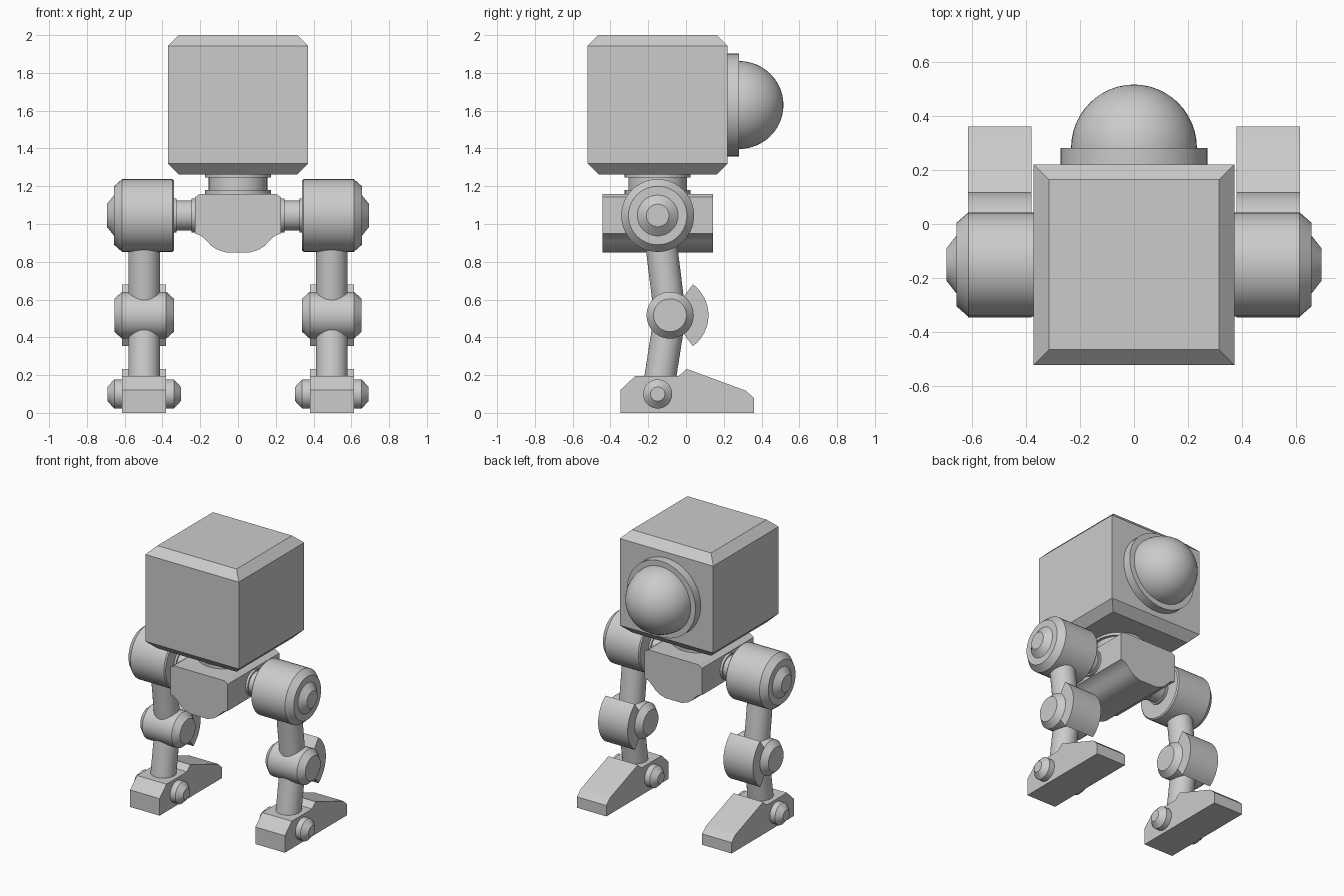
import bpy, bmesh, math
from mathutils import Vector

if "Cube" in bpy.data.objects:
    bpy.data.objects.remove(bpy.data.objects["Cube"])


def finish(name, bm, mirror=False, smooth=True):
    """Turn a bmesh into an object, optionally mirrored across x = 0."""
    bmesh.ops.recalc_face_normals(bm, faces=bm.faces)
    me = bpy.data.meshes.new(name)
    bm.to_mesh(me)
    bm.free()
    ob = bpy.data.objects.new(name, me)
    bpy.context.collection.objects.link(ob)
    if mirror:
        ob.modifiers.new("Mirror", 'MIRROR')
    if smooth:
        bpy.ops.object.select_all(action='DESELECT')
        ob.select_set(True)
        bpy.context.view_layer.objects.active = ob
        bpy.ops.object.shade_smooth_by_angle(angle=math.radians(25))
    return ob


def lathe(name, start, axis, profile, mirror=False, n=40):
    """Revolve (distance, radius) pairs around an axis through start, with capped ends."""
    start, axis = Vector(start), Vector(axis).normalized()
    u = axis.orthogonal().normalized()
    v = axis.cross(u)
    bm = bmesh.new()
    rings = []
    for t, r in profile:
        rings.append([bm.verts.new(start + axis * t + r * (u * math.cos(a) + v * math.sin(a)))
                      for a in (2 * math.pi * i / n for i in range(n))])
    for a, b in zip(rings, rings[1:]):
        for i in range(n):
            j = (i + 1) % n
            bm.faces.new((a[i], a[j], b[j], b[i]))
    bm.faces.new(rings[0])
    bm.faces.new(rings[-1])
    return finish(name, bm, mirror)


def extrude(name, points, offset, mirror=False, smooth=False):
    """Extrude a closed outline of 3D points along an offset."""
    bm = bmesh.new()
    face = bm.faces.new([bm.verts.new(p) for p in points])
    geo = bmesh.ops.extrude_face_region(bm, geom=[face])['geom']
    bmesh.ops.translate(bm, vec=offset, verts=[g for g in geo if isinstance(g, bmesh.types.BMVert)])
    bm.faces.ensure_lookup_table()
    return finish(name, bm, mirror, smooth)


CY = -0.15   # shared y of neck, hips and ankles
LX = 0.497   # x of each leg

# Head: box with chamfered top and bottom rims
bm = bmesh.new()
bmesh.ops.create_cube(bm, size=1)
for v in bm.verts:
    v.co = (v.co.x * 0.742, v.co.y * 0.742 + CY, v.co.z * 0.737 + 1.6315)
rims = [e for e in bm.edges if abs(e.verts[0].co.z - e.verts[1].co.z) < 1e-4]
bmesh.ops.bevel(bm, geom=rims, offset=0.057, segments=1, affect='EDGES')
finish("head", bm, smooth=False)

# Eye: ring and dome on the +y face
lathe("eye_ring", (0, 0.2, 1.63), (0, 1, 0), [(0, 0.272), (0.081, 0.272)], n=48)
dome = [(0.05, 0.233)] + [(0.08 + 0.236 * math.sin(a), max(0.233 * math.cos(a), 0.001))
                          for a in (math.pi / 2 * i / 12 for i in range(13))]
lathe("eye_dome", (0, 0.2, 1.63), (0, 1, 0), dome, n=48)

# Neck: post with a flange at each end
lathe("neck", (0, CY, 0), (0, 0, 1),
      [(1.14, 0.175), (1.18, 0.175), (1.18, 0.155), (1.245, 0.155), (1.245, 0.175), (1.27, 0.175)])

# Pelvis: rounded-bottom outline
half = [(0.2, 1.16), (0.228, 1.142), (0.228, 0.95), (0.195, 0.938), (0.168, 0.912),
        (0.14, 0.883), (0.11, 0.864), (0.065, 0.85)]
outline = half + [(-x, z) for x, z in reversed(half)]
extrude("pelvis", [(x, -0.442, z) for x, z in outline], (0, 0.584, 0), smooth=True)

# Hip axle and hip drum
X = (1, 0, 0)
lathe("hip_axle", (0, CY, 1.045), X,
      [(0.2, 0.09), (0.245, 0.09), (0.245, 0.08), (0.325, 0.08), (0.325, 0.09), (0.36, 0.09)], True)
lathe("hip_drum", (0, CY, 1.045), X,
      [(0.34, 0.185), (0.348, 0.193), (0.613, 0.193), (0.656, 0.155), (0.656, 0.108), (0.694, 0.06)], True)

# Legs: two tubes meeting at the knee
hip, knee, ankle = Vector((LX, CY, 1.045)), Vector((LX, -0.085, 0.517)), Vector((LX, CY, 0.1))
for name, a, b in (("upper_leg", hip, knee), ("lower_leg", knee, ankle)):
    lathe(name, a, b - a, [(0, 0.084), ((b - a).length, 0.084)], True)

# Knee joint and curved guard
lathe("knee_joint", knee, X, [(-0.158, 0.087), (-0.117, 0.124), (0.117, 0.124), (0.158, 0.087)], True)
arc = [math.radians(-53.5 + 107 * i / 16) for i in range(17)]
guard = [(0.204, a) for a in arc] + [(0.1, a) for a in reversed(arc)]
extrude("knee_guard", [(LX - 0.117, knee.y + r * math.cos(a), knee.z + r * math.sin(a)) for r, a in guard],
        (0.234, 0, 0), True, True)

# Foot and ankle pin
foot = [(-0.346, 0), (-0.346, 0.122), (-0.268, 0.196), (-0.037, 0.196), (0.003, 0.233),
        (0.316, 0.118), (0.36, 0.078), (0.36, 0)]
extrude("foot", [(LX - 0.117, y, z) for y, z in foot], (0.234, 0, 0), True)
lathe("ankle_pin", ankle, X, [(-0.194, 0.038), (-0.158, 0.077), (0.158, 0.077), (0.194, 0.038)], True)
